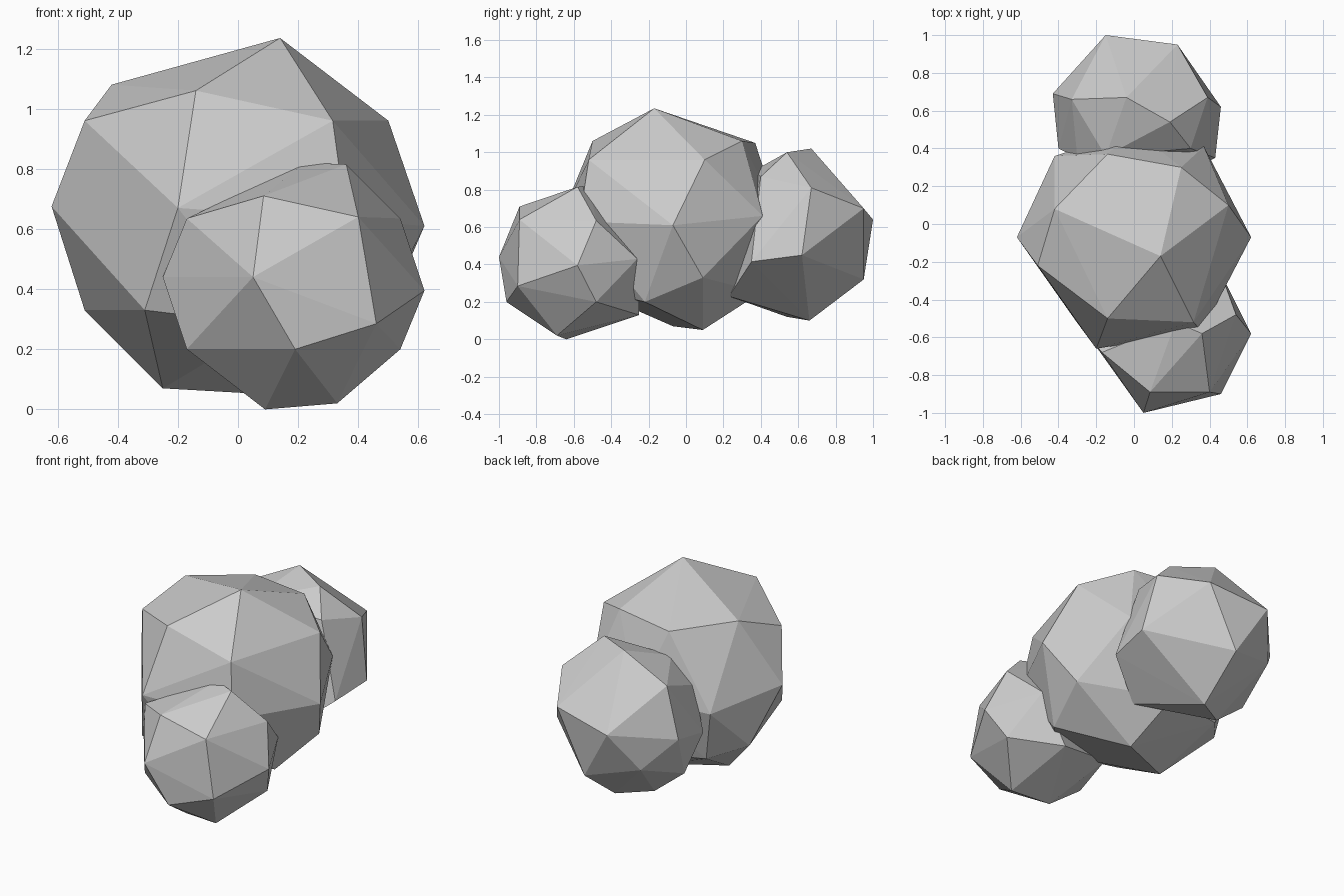
import bpy, bmesh


def boulder(name, points):
    """Faceted boulder: convex hull around a few corner points."""
    bm = bmesh.new()
    for p in points:
        bm.verts.new(p)
    bmesh.ops.convex_hull(bm, input=bm.verts[:])
    loose = [v for v in bm.verts if not v.link_faces]
    bmesh.ops.delete(bm, geom=loose, context='VERTS')
    bmesh.ops.recalc_face_normals(bm, faces=bm.faces[:])
    me = bpy.data.meshes.new(name)
    bm.to_mesh(me)
    bm.free()
    ob = bpy.data.objects.new(name, me)
    bpy.context.collection.objects.link(ob)
    return ob


# Large middle boulder: crown, waist, underside
boulder("middle_boulder", [
    (.14, -.17, 1.235), (-.42, .08, 1.08), (-.14, -.5, 1.06), (.25, .3, 1.06),
    (-.14, .37, 1.05), (.315, -.52, .96), (.5, .1, .96), (-.51, -.22, .96),
    (-.62, -.07, .675), (.62, -.07, .61), (-.2, -.66, .67), (.36, -.57, .63),
    (.37, .41, .66), (-.42, .36, .6), (0, .5, .65),
    (-.31, -.51, .33), (-.51, .1, .33), (.5, .09, .33),
    (.1, -.55, .28), (.41, -.22, .2), (-.35, .3, .28), (.05, .4, .25),
    (-.25, -.07, .07), (.1, .09, .05)])

# Small front boulder
boulder("front_boulder", [
    (.36, -.58, .815), (.22, -.52, .82), (.085, -.89, .71), (.4, -.89, .64),
    (-.17, -.68, .635), (.54, -.48, .635), (.05, -1, .44), (-.25, -.58, .44),
    (.62, -.58, .395), (.46, -.26, .43), (.46, -.9, .285), (.19, -.96, .2),
    (-.17, -.68, .2), (.54, -.48, .2), (-.08, -.35, .22), (.3, -.25, .13),
    (.09, -.64, 0), (.33, -.69, .02)])

# Small back boulder
boulder("back_boulder", [
    (-.04, .67, 1.02), (.19, .54, 1.0), (-.15, .36, .9), (.3, .4, .87),
    (-.33, .66, .87), (.39, .67, .81), (-.3, .35, .75), (.23, .95, .7),
    (-.15, 1, .64), (-.43, .69, .57), (.46, .62, .45), (-.4, .4, .5),
    (.43, .35, .415), (-.28, .85, .4), (.04, .95, .32),
    (-.36, .53, .28), (.2, .23, .23), (.03, .66, .1), (-.16, .54, .12)])
